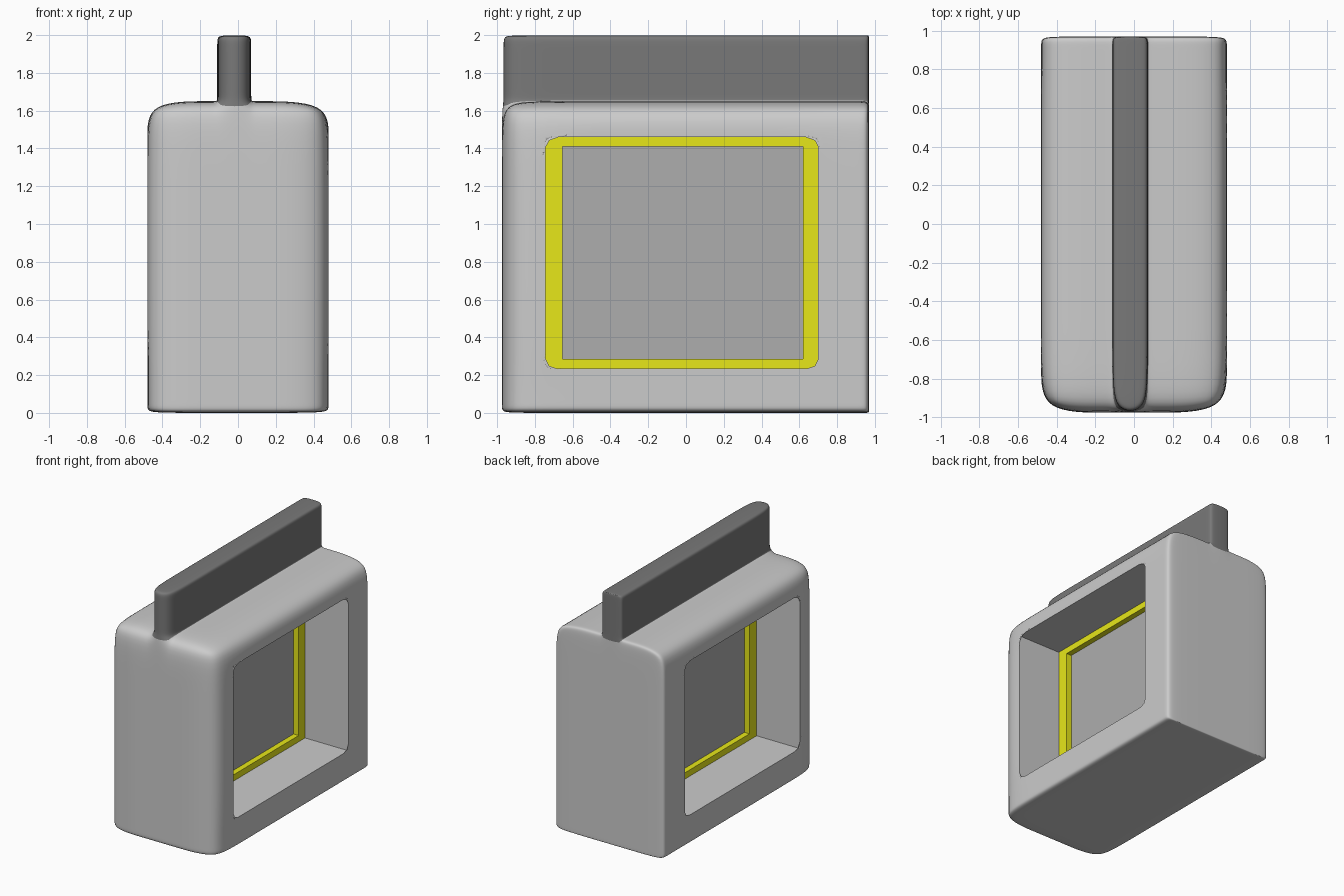
import bpy, bmesh
from itertools import product
from mathutils import Matrix

if "Cube" in bpy.data.objects:
    bpy.data.objects.remove(bpy.data.objects["Cube"])


def material(name, r, g, b):
    m = bpy.data.materials.new(name)
    m.diffuse_color = (r, g, b, 1)
    m.use_nodes = True
    m.node_tree.nodes["Principled BSDF"].inputs["Base Color"].default_value = m.diffuse_color
    return m


light_grey = material("light_grey", 0.6, 0.6, 0.6)
dark_grey = material("dark_grey", 0.19, 0.19, 0.19)
mid_grey = material("mid_grey", 0.42, 0.42, 0.42)
yellow = material("yellow", 0.8, 0.8, 0.01)


def add_object(name, bm, mats):
    mesh = bpy.data.meshes.new(name)
    bm.to_mesh(mesh)
    bm.free()
    for m in mats:
        mesh.materials.append(m)
    ob = bpy.data.objects.new(name, mesh)
    bpy.context.collection.objects.link(ob)
    return ob


def add_box(bm, lo, hi):
    size = [b - a for a, b in zip(lo, hi)]
    mid = [(a + b) / 2 for a, b in zip(lo, hi)]
    bmesh.ops.create_cube(bm, size=1, matrix=Matrix.Translation(mid) @ Matrix.Diagonal((*size, 1)))


# Control-cage planes; close pairs keep edges tight after subdivision
XS = [-0.48, -0.13, -0.11, 0.07, 0.09, 0.48]
YS = [-0.975, -0.745, 0.70, 0.95, 0.97]
ZS = [0, 0.02, 0.235, 1.46, 1.65, 1.67, 1.98, 2.0]
PLANES = (XS, YS, ZS)
HOLE_Y, HOLE_Z = (1, 2), (2, 3)


def solid(c):
    i, j, k = c
    if not all(0 <= n < len(p) - 1 for n, p in zip(c, PLANES)):
        return False
    if k >= 4:                       # handle ridge above the shell
        return i == 2
    return not (j == 1 and k == 2)   # window running through the shell


# Shell and handle: outer skin of the solid cells
bm = bmesh.new()
verts = {}


def vert(idx):
    if idx not in verts:
        verts[idx] = bm.verts.new([p[n] for n, p in zip(idx, PLANES)])
    return verts[idx]


for cell in product(range(5), range(4), range(7)):
    if not solid(cell):
        continue
    for axis, side in product(range(3), (0, 1)):
        near = list(cell)
        near[axis] += 2 * side - 1
        if solid(near):
            continue
        u, v = (axis + 1) % 3, (axis + 2) % 3
        loop = []
        for du, dv in ((0, 0), (1, 0), (1, 1), (0, 1)):
            idx = list(cell)
            idx[axis] += side
            idx[u] += du
            idx[v] += dv
            loop.append(vert(tuple(idx)))
        face = bm.faces.new(loop if side else loop[::-1])
        face.smooth = True
        face.material_index = int(cell[2] >= 4)

# Crisp window edges
bm.normal_update()
crease = bm.edges.layers.float.new("crease_edge")
on_hole = {v for idx, v in verts.items() if idx[1] in HOLE_Y and idx[2] in HOLE_Z}
for e in bm.edges:
    if all(v in on_hole for v in e.verts) and len(e.link_faces) == 2 and e.calc_face_angle() > 0.5:
        e[crease] = 1.0
        e.smooth = False
shell = add_object("shell_with_handle", bm, [light_grey, dark_grey])
sub = shell.modifiers.new("smooth", "SUBSURF")
sub.levels = sub.render_levels = 3

# Yellow window frame, slightly embedded in the window walls
bm = bmesh.new()
for y0, y1 in ((-0.755, -0.655), (0.62, 0.71)):
    add_box(bm, (-0.10, y0, 0.225), (0.10, y1, 1.47))
for z0, z1 in ((0.225, 0.285), (1.41, 1.47)):
    add_box(bm, (-0.10, -0.655, z0), (0.10, 0.62, z1))
add_object("window_frame", bm, [yellow])

# Panel inside the frame
bm = bmesh.new()
add_box(bm, (-0.055, -0.67, 0.27), (0.055, 0.635, 1.425))
add_object("window_panel", bm, [mid_grey])
